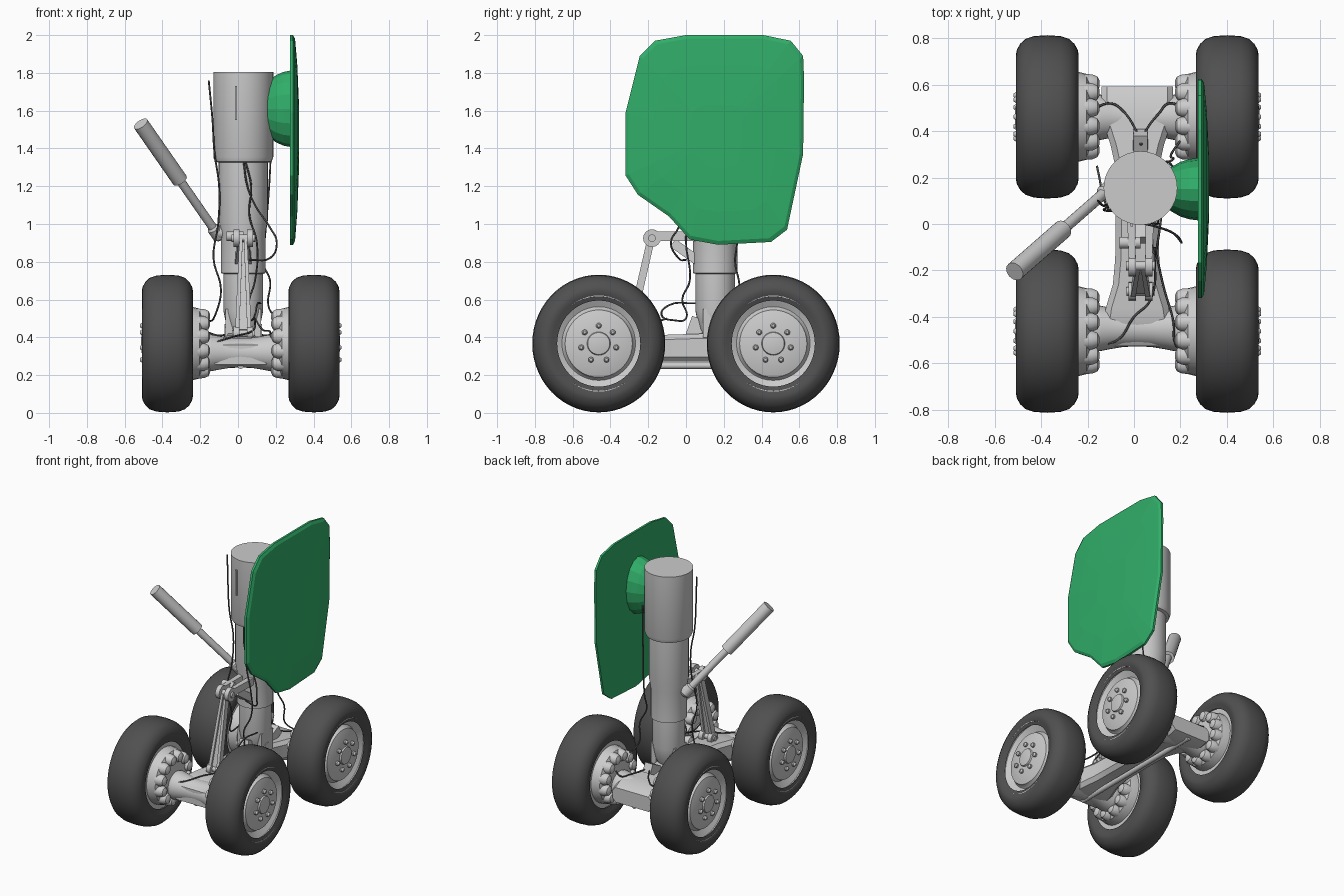
import bpy, bmesh, math
from mathutils import Vector

if "Cube" in bpy.data.objects:
    bpy.data.objects.remove(bpy.data.objects["Cube"])

def material(name, rgb):
    m = bpy.data.materials.new(name)
    m.diffuse_color = (*rgb, 1)
    m.use_nodes = True
    m.node_tree.nodes["Principled BSDF"].inputs["Base Color"].default_value = m.diffuse_color
    return m

RUBBER = material("rubber", (0.08, 0.08, 0.08))
GREEN = material("green_paint", (0.03, 0.42, 0.14))
smooth = []

def loft(name, rings, mat=None, caps=True, shade=True):
    """Skin a list of point rings with equal counts."""
    bm = bmesh.new()
    vr = [[bm.verts.new(p) for p in r] for r in rings]
    n = len(vr[0])
    for a, b in zip(vr, vr[1:]):
        for i in range(n):
            bm.faces.new((a[i], a[(i + 1) % n], b[(i + 1) % n], b[i]))
    if caps:
        bm.faces.new(vr[0])
        bm.faces.new(vr[-1])
    bmesh.ops.recalc_face_normals(bm, faces=bm.faces)
    me = bpy.data.meshes.new(name)
    bm.to_mesh(me)
    bm.free()
    o = bpy.data.objects.new(name, me)
    bpy.context.collection.objects.link(o)
    if mat:
        me.materials.append(mat)
    if shade:
        smooth.append(o)
    return o

def lathe(name, profile, c, d, seg=32, mat=None, caps=True, stretch=1.0, shade=True):
    """Revolve (radius, distance) points around axis d from c."""
    c, d = Vector(c), Vector(d).normalized()
    ref = Vector((0, 0, 1)) if abs(d.z) < 0.9 else Vector((0, 1, 0))
    u = (ref - d * ref.dot(d)).normalized()
    v = d.cross(u)
    ang = [2 * math.pi * i / seg for i in range(seg)]
    return loft(name, [[c + d * h + u * (r * stretch * math.cos(t)) + v * (r * math.sin(t))
                        for t in ang] for r, h in profile], mat, caps, shade)

def rod(name, a, b, r, seg=16):
    d = Vector(b) - Vector(a)
    return lathe(name, [(r, 0), (r, d.length)], a, d, seg)

def bar(name, a, b, wa, wb, t):
    """Flat tapered bar in the yz plane: x half widths wa to wb, thickness t."""
    a, b = Vector(a), Vector(b)
    n = (b - a).cross(Vector((1, 0, 0))).normalized() * t / 2
    rings = []
    for p, w in ((a, wa), (b, wb)):
        x = Vector((w, 0, 0))
        rings.append([p - x - n, p + x - n, p + x + n, p - x + n])
    return loft(name, rings)

def wire(name, pts):
    cu = bpy.data.curves.new(name, 'CURVE')
    cu.dimensions = '3D'
    cu.bevel_depth = 0.005
    cu.bevel_resolution = 1
    cu.resolution_u = 5
    s = cu.splines.new('BEZIER')
    s.bezier_points.add(len(pts) - 1)
    for bp, p in zip(s.bezier_points, pts):
        bp.co = p
        bp.handle_left_type = bp.handle_right_type = 'AUTO'
    cu.materials.append(RUBBER)
    o = bpy.data.objects.new(name, cu)
    bpy.context.collection.objects.link(o)

CX, ZW = 0.014, 0.367          # truck centre line and wheel height
SX, SY = 0.028, 0.155          # strut axis

# Wheels with rims, bolts and brakes
side = [(.22, .118), (.25, .128), (.27, .135), (.29, .131), (.315, .117), (.336, .094), (.348, .058)]
tyre = [(r, -a) for r, a in side] + [(.352, 0)] + side[::-1]
rim = [(.23, -.11), (.265, .128), (.25, .126), (.24, .10), (.195, .075), (.185, .085), (.178, .105),
       (.12, .122), (.062, .124), (.058, .134), (.03, .139)]
for sx, sn in ((1, "right"), (-1, "left")):
    for y, yn in ((-.462, "front"), (.462, "rear")):
        tag = f"{yn}_{sn}"
        c, d = Vector((CX + sx * .388, y, ZW)), Vector((sx, 0, 0))
        lathe("tyre_" + tag, tyre, c, d, 56, RUBBER, False, 1.035)
        lathe("rim_" + tag, rim, c, d, 40)
        for i in range(7):
            t = 2 * math.pi * i / 7
            p = c + Vector((sx * .115, .095 * math.sin(t), .095 * math.cos(t)))
            lathe("wheel_bolt_" + tag, [(.015, 0), (.015, .02), (.008, .03)], p, d, 10)
        # brake drum and its ring of rounded pistons
        lathe("brake_drum_" + tag, [(.12, -.20), (.15, -.19), (.185, -.17), (.195, -.13), (.20, -.08)], c, d, 32)
        for i in range(12):
            t = 2 * math.pi * (i + .5) / 12
            p = c + Vector((0, .148 * math.sin(t), .148 * math.cos(t)))
            lathe("brake_piston_" + tag, [(.012, -.226), (.03, -.217), (.04, -.195), (.042, -.16)], p, d, 12)

# Axles, flared at both ends
for y, yn in ((-.45, "front"), (.46, "rear")):
    half = [(.078, 0), (.08, .06), (.09, .12), (.097, .155), (.10, .175), (.085, .22), (.08, .30)]
    prof = [(r, -h) for r, h in half[:0:-1]] + half
    lathe(yn + "_axle", prof, (CX, y, .318), (1, 0, 0), 32)

# Truck beam lofted front to back: y, half width, bottom, top
sections = [(-.525, .158, .255, .36), (-.47, .152, .24, .392), (-.36, .135, .25, .40), (-.26, .105, .265, .405),
            (-.15, .095, .272, .412), (.1, .092, .272, .42), (.25, .095, .272, .415), (.34, .115, .265, .405),
            (.45, .15, .24, .40), (.54, .155, .24, .39), (.592, .155, .255, .36)]
rings = []
for y, w, lo, hi in sections:
    b = .025
    rings.append([(CX + px, y, pz) for px, pz in (
        (-w, lo + b), (-w + b, lo), (w - b, lo), (w, lo + b),
        (w, hi - b), (w - b, hi), (-w + b, hi), (-w, hi - b))])
loft("truck_beam", rings)
rod("lower_truck_rod", (CX, -.50, .25), (CX, .57, .25), .017)

# Shock strut: piston, sleeve and upper housing
lathe("piston", [(.06, .40), (.085, .44), (.105, .54), (.105, .76)], (SX, SY, 0), (0, 0, 1))
lathe("sleeve", [(.10, .735), (.118, .74), (.118, .95), (.13, 1.02), (.13, 1.34)], (SX, SY, 0), (0, 0, 1))
lathe("upper_housing", [(.13, 1.325), (.15, 1.33), (.159, 1.355), (.159, 1.805)], (SX, SY, 0), (0, 0, 1), 36)
bar("housing_rib", (-.01, SY - .155, 1.55), (-.01, SY - .155, 1.73), .006, .006, .02)

# Pivot joint between piston and beam
rod("truck_pivot_pin", (SX - .10, SY, .42), (SX + .10, SY, .42), .05, 20)
for s in (-1, 1):
    bar("pivot_fork", (SX + s * .075, SY, .40), (SX + s * .075, SY, .55), .02, .02, .13)
bar("rear_lug", (SX, .36, .40), (SX, .33, .46), .032, .03, .11)
bar("front_lug", (SX, .035, .40), (SX, .07, .50), .04, .035, .08)

# Torque links in front of the strut
for s in (-1, 1):
    bar("upper_link_arm", (SX + s * .035, -.18, .935), (SX + s * .04, .08, .935), .014, .02, .05)
    rod("upper_knuckle", (SX + s * .035 - .016, -.18, .925), (SX + s * .035 + .016, -.18, .925), .047, 16)
    rod("lower_knuckle", (SX + s * .035 - .016, -.29, .42), (SX + s * .035 + .016, -.29, .42), .04, 16)
    bar("lower_link_arm", (SX + s * .012, -.185, .92), (SX + s * .032, -.298, .43), .009, .011, .04)
rod("upper_link_pin", (SX - .062, -.18, .925), (SX + .062, -.18, .925), .02)
rod("lower_link_pin", (SX - .06, -.29, .42), (SX + .06, -.29, .42), .018)
bar("lower_link_web", (SX, -.19, .90), (SX, -.295, .44), .012, .03, .015)
bar("link_brace", (SX, -.07, .90), (SX, .07, .80), .03, .045, .05)
rod("link_damper", (SX - .09, -.08, .935), (SX, -.08, .935), .025)

# Side actuator
A, B = Vector((-.515, -.205, 1.53)), Vector((-.115, .145, .955))
mid = A.lerp(B, .52)
rod("actuator_cylinder", A, mid, .042, 20)
rod("actuator_rod", mid, B, .024)
lathe("actuator_end", [(.02, -.045), (.035, -.03), (.035, .03), (.02, .045)], B, (B - A), 16)
rod("actuator_mount", B, (SX, SY, .95), .035)

# Door panel with a bulged outer skin and oval mount
outline = [(-.165, 1.97), (0, 2.0), (.41, 2.0), (.555, 1.97), (.62, 1.89), (.625, 1.77), (.62, 1.37), (.535, .97),
           (.45, .905), (.17, .89), (.02, .918), (-.09, 1.04), (-.255, 1.155), (-.32, 1.257), (-.32, 1.59), (-.245, 1.89)]
def door_ring(x, f):
    return [(x, .16 + (y - .16) * f, 1.47 + (z - 1.47) * f) for y, z in outline]
loft("door_panel", [door_ring(.276, .985), door_ring(.276, 1), door_ring(.291, 1), door_ring(.302, .965),
                    door_ring(.314, .7), door_ring(.323, .3)], GREEN, shade=False)
lathe("door_mount", [(.075, .14), (.095, .16), (.118, .20), (.13, .24), (.135, .28)],
      (0, .15, 1.61), (1, 0, 0), 16, GREEN, True, 1.5, False)

# Hoses and cables
wire("left_hose", [(-.155, .10, 1.76), (-.135, .08, 1.55), (-.125, .08, 1.38), (-.10, .09, 1.2), (-.105, .08, 1.0),
                   (-.13, .06, .82), (-.09, .06, .65), (-.12, .08, .52), (-.16, .25, .48)])
wire("front_hose", [(.03, .02, 1.33), (.05, .0, 1.2), (.09, -.01, 1.1), (.17, -.04, .98), (.205, -.08, .9), (.17, -.04, .82),
                    (.06, 0, .81)])
wire("front_cable", [(.04, .02, 1.33), (.07, .01, 1.2), (.06, .01, 1.05), (.10, 0, .9), (.09, .02, .7), (.06, -.02, .6),
                     (.05, 0, .5), (.07, -.06, .49), (.09, -.13, .52), (.10, -.09, .57), (.12, .05, .58)])
wire("right_hose", [(.19, .22, 1.72), (.175, .24, 1.4), (.165, .25, 1.2), (.14, .27, .9), (.13, .26, .8), (.17, .28, .7),
                    (.16, .3, .57), (.20, .36, .5)])
wire("rear_brake_cable_left", [(.03, .34, .47), (.01, .40, .44), (-.05, .49, .42), (-.10, .52, .41), (-.17, .50, .43)])
wire("rear_brake_cable_right", [(.03, .34, .47), (.05, .40, .44), (.11, .48, .42), (.15, .52, .41), (.21, .50, .43)])
wire("front_brake_cable_left", [(.09, -.10, .50), (.07, -.33, .43), (0, -.40, .41), (-.07, -.50, .39), (-.16, -.52, .36)])
wire("front_brake_cable_right", [(.09, -.10, .50), (.13, -.28, .44), (.17, -.42, .43), (.18, -.52, .40), (.22, -.56, .38)])

# Smooth the machined parts while keeping hard edges
for o in smooth:
    o.select_set(True)
bpy.context.view_layer.objects.active = smooth[0]
bpy.ops.object.shade_smooth_by_angle(angle=math.radians(32))
